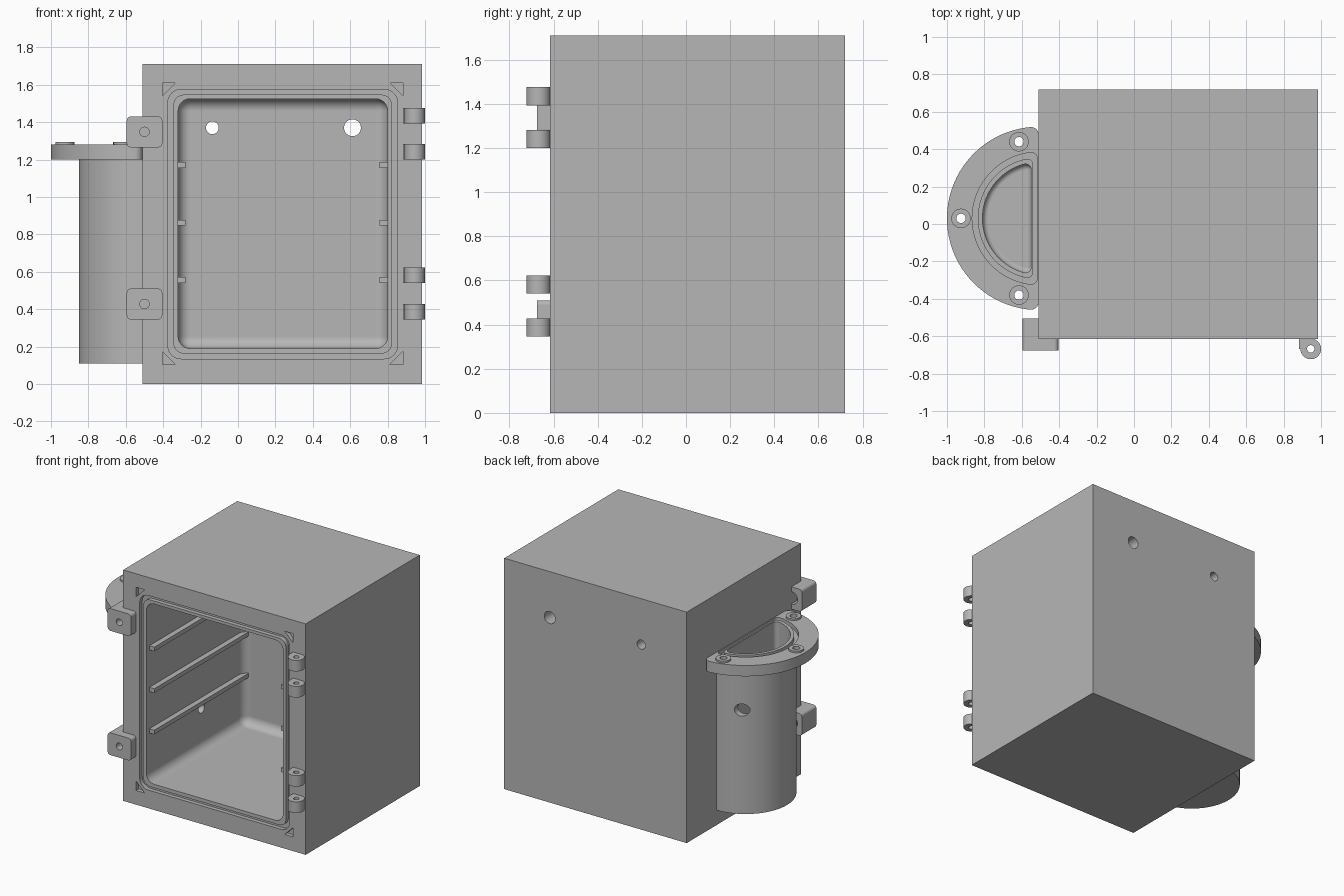
import bpy, bmesh
from math import sin, cos, pi, sqrt, atan2

cube = bpy.data.objects.get("Cube")
if cube:
    bpy.data.objects.remove(cube, do_unlink=True)

grey = bpy.data.materials.new("plain_grey")
grey.use_nodes = True
grey.diffuse_color = (0.47, 0.47, 0.47, 1)
grey.node_tree.nodes["Principled BSDF"].inputs["Base Color"].default_value = (0.47, 0.47, 0.47, 1)

AXES = {"x": lambda u, v, w: (w, u, v),
        "y": lambda u, v, w: (u, w, v),
        "z": lambda u, v, w: (u, v, w)}


# ---- outlines
def arc(cx, cy, r, a, b, n):
    return [(cx + r * cos(a + (b - a) * i / n), cy + r * sin(a + (b - a) * i / n))
            for i in range(n + 1)]


def circle(cx, cy, r, n=40):
    return arc(cx, cy, r, 0, 2 * pi, n)[:-1]


def round_rect(x0, x1, y0, y1, r, n=8):
    pts = []
    for i, (x, y) in enumerate([(x1 - r, y1 - r), (x0 + r, y1 - r), (x0 + r, y0 + r), (x1 - r, y0 + r)]):
        pts += arc(x, y, r, i * pi / 2, (i + 1) * pi / 2, n)
    return pts


def d_shape(radius, flat_x, r, cx=-0.51, cy=0.03):
    """Half disc bulging to -x, with a flat side and two rounded corners."""
    dx = flat_x - r - cx
    dy = sqrt((radius - r) ** 2 - dx ** 2)
    t = atan2(dy, dx)
    return (arc(cx + dx, cy + dy, r, 0, t, 8) + arc(cx, cy, radius, t, 2 * pi - t, 64)[1:-1]
            + arc(cx + dx, cy - dy, r, 2 * pi - t, 2 * pi, 8))


# ---- solids
def prism(name, outer, lo, hi, axis="z", inner=None):
    bm = bmesh.new()
    loops = [[[bm.verts.new(AXES[axis](u, v, w)) for u, v in pts] for w in (lo, hi)]
             for pts in ([outer, inner] if inner else [outer])]
    n = len(outer)
    for i in range(n):
        j = (i + 1) % n
        for low, high in loops:
            bm.faces.new((low[i], low[j], high[j], high[i]))
        if inner:
            for k in (0, 1):
                a, b = loops[0][k], loops[1][k]
                bm.faces.new((a[i], a[j], b[j], b[i]))
    if not inner:
        for ring in loops[0]:
            bm.faces.new(ring)
    bmesh.ops.recalc_face_normals(bm, faces=bm.faces)
    mesh = bpy.data.meshes.new(name)
    bm.to_mesh(mesh)
    bm.free()
    mesh.materials.append(grey)
    ob = bpy.data.objects.new(name, mesh)
    bpy.context.collection.objects.link(ob)
    return ob


def block(name, x0, x1, y0, y1, z0, z1):
    return prism(name, [(x0, y0), (x1, y0), (x1, y1), (x0, y1)], z0, z1)


def activate(ob):
    bpy.ops.object.select_all(action="DESELECT")
    ob.select_set(True)
    bpy.context.view_layer.objects.active = ob


def bevel(ob, width):
    activate(ob)
    mod = ob.modifiers.new("round", "BEVEL")
    mod.width, mod.segments, mod.angle_limit = width, 8, pi / 4
    bpy.ops.object.modifier_apply(modifier=mod.name)
    return ob


def cut(ob, *cutters):
    activate(ob)
    for c in cutters:
        mod = ob.modifiers.new("cut", "BOOLEAN")
        mod.operation, mod.solver, mod.object = "DIFFERENCE", "EXACT", c
        bpy.ops.object.modifier_apply(modifier=mod.name)
        bpy.data.objects.remove(c, do_unlink=True)
    return ob


def smooth(ob):
    activate(ob)
    bpy.ops.object.shade_smooth_by_angle(angle=pi / 6)
    mod = ob.modifiers.new("normals", "WEIGHTED_NORMAL")
    mod.keep_sharp = True


def wall_hole():
    return prism("wall_hole", circle(0.03, 0.49, 0.035), -0.6, -0.25, "x")


# ---- main chamber: cavity, seal groove, corner notches and ports
FRONT, MID = -0.615, 0.24
chamber = block("chamber", -0.51, 0.985, FRONT, 0.72, 0, 1.71)
cutters = [
    bevel(block("cavity", -0.32, 0.80, -0.9, 0.53, 0.19, 1.525), 0.065),
    prism("groove", round_rect(-0.375, 0.853, 0.135, 1.575, 0.07), -0.7, FRONT + 0.03, "y",
          round_rect(-0.345, 0.823, 0.163, 1.547, 0.055)),
    prism("small_port", circle(-0.137, 1.37, 0.034), 0.4, 0.9, "y"),
    prism("large_port", circle(0.612, 1.37, 0.045), 0.4, 0.9, "y"),
    wall_hole()]
for x, sx in ((-0.405, 1), (0.883, -1)):
    for z, sz in ((1.61, -1), (0.105, 1)):
        cutters.append(prism("notch", [(x, z), (x + sx * 0.07, z), (x, z + sz * 0.07)],
                             -0.7, FRONT + 0.03, "y"))
smooth(cut(chamber, *cutters))

# ---- shelf rails on both inner walls
for z in (0.54, 0.847, 1.155):
    block("left_rail", 0.757, 0.81, -0.58, 0.54, z, z + 0.031)
    block("right_rail", -0.33, -0.28, -0.58, 0.54, z, z + 0.031)


# ---- half-round side tank and its flange
def pocket():
    return bevel(prism("pocket", d_shape(0.3, -0.55, 0.03), 0.17, 1.5), 0.05)


tank = prism("side_tank", d_shape(0.34, -0.508, 0.002), 0.11, 1.21)
smooth(cut(tank, pocket(), wall_hole(),
           prism("tank_port", circle(-0.683, 0.88, 0.045), 0.15, 0.6, "y")))

SCREWS = [(-0.925, 0.03), (-0.615, 0.44), (-0.615, -0.38)]
flange = prism("tank_flange", d_shape(0.49, -0.51, 0.04), 1.2, 1.28)
cut(flange, prism("pocket_top", d_shape(0.3, -0.55, 0.03), 1.1, 1.5),
    prism("groove", d_shape(0.355, -0.516, 0.035), 1.25, 1.4, "z", d_shape(0.325, -0.54, 0.03)),
    *[prism("screw_hole", circle(x, y, 0.025), 1.1, 1.4) for x, y in SCREWS])
smooth(flange)
for x, y in SCREWS:
    smooth(prism("screw_boss", circle(x, y, 0.052), 1.275, 1.293, "z", circle(x, y, 0.025)))

# ---- latch blocks wrapped over the front edge
for z in (0.345, 1.265):
    latch = prism("latch_block", round_rect(-0.595, -0.405, z, z + 0.165, 0.022), -0.675, -0.505, "y")
    smooth(cut(latch, prism("bolt_hole", circle(-0.5, z + 0.083, 0.025), -0.7, -0.62, "y"),
               prism("nut_recess", circle(-0.515, z + 0.083, 0.045), -0.57, -0.45, "y")))

# ---- hinge knuckles
for z in (0.345, 0.54, 1.2, 1.393):
    outline = arc(0.945, -0.668, 0.055, pi, 2.5 * pi, 36) + [(0.883, -0.612), (0.883, -0.668)]
    knuckle = prism("hinge_knuckle", outline, z, z + 0.082)
    smooth(cut(knuckle, prism("pin_hole", circle(0.945, -0.668, 0.02), z - 0.1, z + 0.2)))
